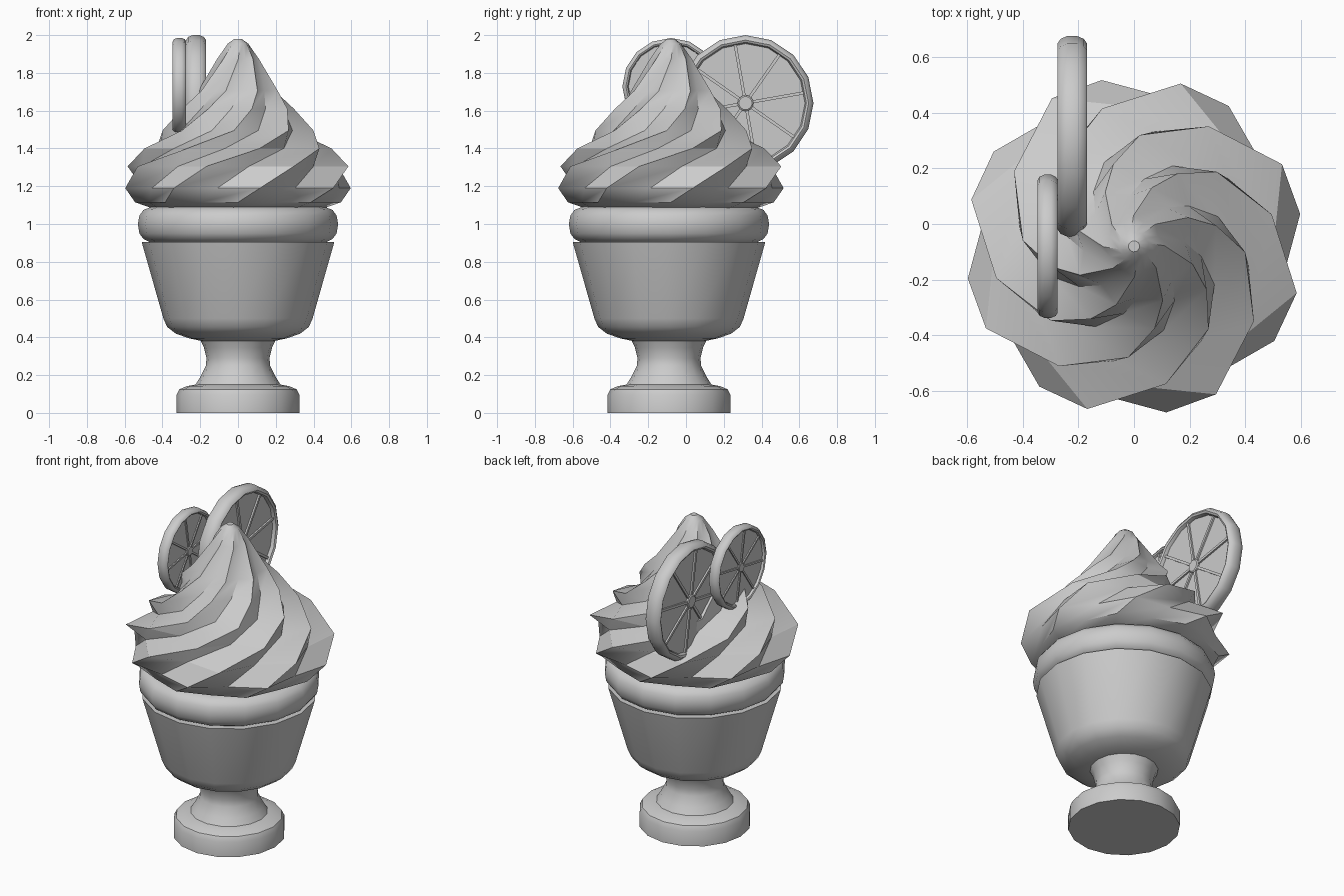
import bpy, bmesh, math
from mathutils import Matrix, Vector

cube = bpy.data.objects.get("Cube")
if cube:
    bpy.data.objects.remove(cube, do_unlink=True)

AXIS_Y = -0.09   # the cup stands a little forward of the slices
SIDES = 16

clay = bpy.data.materials.new("plain_grey")
clay.use_nodes = True
clay.diffuse_color = (0.6, 0.6, 0.6, 1)
clay.node_tree.nodes["Principled BSDF"].inputs["Base Color"].default_value = (0.6, 0.6, 0.6, 1)


def finish(name, bm, matrix, angle=35):
    bmesh.ops.recalc_face_normals(bm, faces=bm.faces)
    bm.transform(matrix)
    mesh = bpy.data.meshes.new(name)
    bm.to_mesh(mesh)
    bm.free()
    mesh.materials.append(clay)
    obj = bpy.data.objects.new(name, mesh)
    bpy.context.collection.objects.link(obj)
    bpy.ops.object.select_all(action='DESELECT')
    obj.select_set(True)
    bpy.context.view_layer.objects.active = obj
    bpy.ops.object.shade_smooth_by_angle(angle=math.radians(angle))
    return obj


def loft(rings, closed=False):
    """Skin a stack of equal rings; cap the ends, or join last to first."""
    bm = bmesh.new()
    loops = [[bm.verts.new(p) for p in ring] for ring in rings]
    n = len(loops[0])
    pairs = list(zip(loops, loops[1:]))
    if closed:
        pairs.append((loops[-1], loops[0]))
    else:
        bm.faces.new(loops[0][::-1])
        bm.faces.new(loops[-1])
    for low, high in pairs:
        for i in range(n):
            j = (i + 1) % n
            bm.faces.new((low[i], low[j], high[j], high[i]))
    return bm


def circle(r, z):
    step = math.tau / SIDES
    return [(r * math.cos(i * step), r * math.sin(i * step), z) for i in range(SIDES)]


def lathe(name, profile, matrix, closed=False):
    return finish(name, loft([circle(r, z) for r, z in profile], closed), matrix)


stand = Matrix.Translation((0, AXIS_Y, 0))

# Footed cup
lathe("cup_foot", [(0.325, 0), (0.325, 0.095), (0.31, 0.125), (0.27, 0.142),
                   (0.225, 0.15), (0.2, 0.19), (0.17, 0.25), (0.167, 0.29),
                   (0.18, 0.345), (0.2, 0.385)], stand)
lathe("cup_bowl", [(0.19, 0.38), (0.26, 0.395), (0.33, 0.42), (0.375, 0.455),
                   (0.395, 0.5), (0.51, 0.905)], stand)

# Rounded layer between bowl and cream
lathe("rolled_layer", [(0.46, 0.9), (0.5, 0.92), (0.522, 0.95), (0.53, 1.0),
                       (0.522, 1.045), (0.5, 1.075), (0.46, 1.09)], stand)

# Piped cream: an eight-pointed star twisted and tapered upwards
# (ridge radius, height, twist in degrees, valley ratio)
levels = [(0.46, 1.085, -3, 0.98), (0.545, 1.115, 0, 0.94), (0.608, 1.19, 11, 0.9),
          (0.608, 1.305, 29, 0.84), (0.508, 1.4, 58, 0.82), (0.4, 1.495, 87, 0.8),
          (0.305, 1.61, 104, 0.8), (0.22, 1.705, 118, 0.82), (0.11, 1.875, 136, 0.85),
          (0.055, 1.955, 146, 0.9), (0.02, 1.98, 150, 1.0)]
star = []
for r, z, twist, valley in levels:
    ring = []
    for i in range(16):
        a = math.radians(twist + i * 22.5)
        rr = r * (valley if i % 2 else 1)
        ring.append((rr * math.cos(a), rr * math.sin(a), z))
    star.append(ring)
finish("cream_swirl", loft(star), Matrix.Translation((0, -0.08, 0)), 30)


def citrus_slice(name, centre, radius, thick):
    """Round slice facing sideways: rind, recessed flesh, ribs and hub."""
    place = Matrix.Translation(centre) @ Matrix.Rotation(math.pi / 2, 4, 'Y')
    half = thick / 2
    k = radius / 0.36
    side = [(radius - 0.045 * k, 0.55 * half), (radius - 0.038 * k, 0.88 * half),
            (radius - 0.026 * k, half), (radius - 0.01 * k, 0.8 * half),
            (radius, 0.35 * half)]
    rind = side + [(r, -z) for r, z in reversed(side)]
    lathe(name + "_rind", rind, place, closed=True)
    flesh = radius - 0.035 * k
    lathe(name + "_flesh", [(flesh, -0.5 * half), (flesh, 0.5 * half)], place)
    lathe(name + "_hub", [(0.035 * k, -0.8 * half), (0.042 * k, -0.7 * half),
                          (0.042 * k, 0.7 * half), (0.035 * k, 0.8 * half)], place)
    # Thin ribs between the segments
    bm = bmesh.new()
    for i in range(8):
        spin = Matrix.Rotation(math.radians(10 + 45 * i), 4, 'Z')
        shape = Matrix.Diagonal((flesh - 0.03 * k, 0.016 * k, 1.4 * half, 1))
        move = Matrix.Translation(Vector((flesh / 2 + 0.015 * k, 0, 0)))
        bmesh.ops.create_cube(bm, size=1, matrix=spin @ move @ shape)
    finish(name + "_ribs", bm, place)


citrus_slice("large_slice", (-0.222, 0.315, 1.64), 0.36, 0.105)
citrus_slice("small_slice", (-0.31, -0.08, 1.728), 0.257, 0.072)
